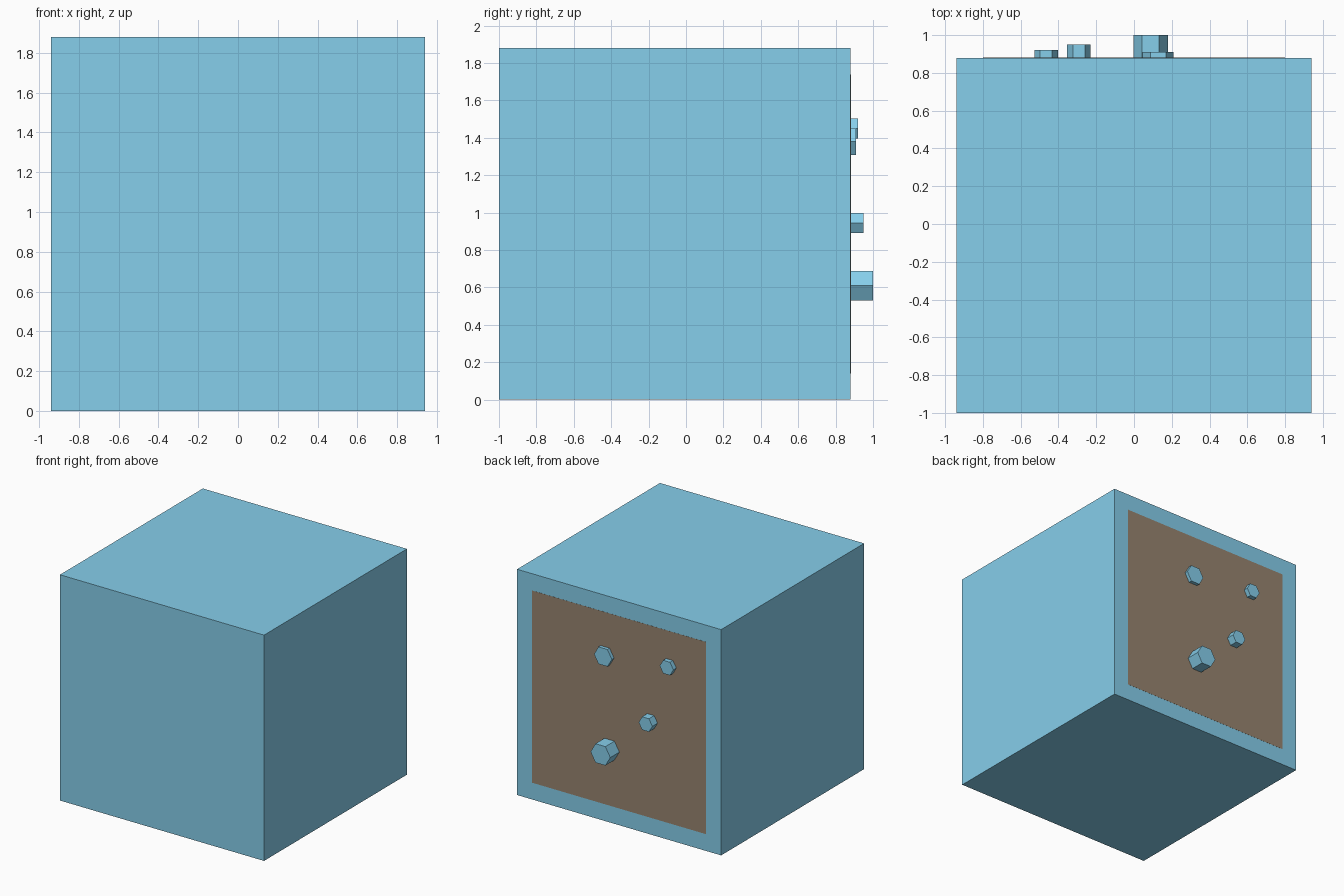
import bpy, bmesh
from math import cos, sin, pi

if "Cube" in bpy.data.objects:
    bpy.data.objects.remove(bpy.data.objects["Cube"])


def material(name, rgb):
    m = bpy.data.materials.new(name)
    m.diffuse_color = (*rgb, 1)
    m.use_nodes = True
    m.node_tree.nodes["Principled BSDF"].inputs["Base Color"].default_value = m.diffuse_color
    return m


blue = material("sky_blue", (0.24, 0.62, 0.83))
brown = material("brown", (0.31, 0.23, 0.16))


def extrude_back(name, outline, y0, y1, mat):
    """Extrude an (x, z) outline from y0 to y1."""
    bm = bmesh.new()
    face = bm.faces.new([bm.verts.new((x, y0, z)) for x, z in outline])
    res = bmesh.ops.extrude_face_region(bm, geom=[face], use_keep_orig=True)
    moved = [v for v in res["geom"] if isinstance(v, bmesh.types.BMVert)]
    bmesh.ops.translate(bm, verts=moved, vec=(0, y1 - y0, 0))
    bmesh.ops.recalc_face_normals(bm, faces=bm.faces[:])
    me = bpy.data.meshes.new(name)
    bm.to_mesh(me)
    bm.free()
    me.materials.append(mat)
    ob = bpy.data.objects.new(name, me)
    bpy.context.collection.objects.link(ob)
    return ob


def rect(half, z0, z1):
    return [(-half, z0), (half, z0), (half, z1), (-half, z1)]


# Main cube
BACK = 0.88
extrude_back("block", rect(0.94, 0, 1.88), -1.0, BACK, blue)

# Brown panel flush with the back face
extrude_back("back_panel", rect(0.80, 0.14, 1.74), BACK - 0.05, BACK + 0.001, brown)

# Hexagonal studs on the back: x, z, radius, outer y
studs = [
    (-0.465, 1.45, 0.063, 0.92),
    (-0.292, 0.945, 0.063, 0.95),
    (0.088, 0.61, 0.091, 1.00),
    (0.128, 1.38, 0.082, 0.91),
]
for i, (x, z, r, tip) in enumerate(studs, 1):
    hexagon = [(x + r * cos(k * pi / 3), z + r * sin(k * pi / 3)) for k in range(6)]
    extrude_back(f"stud_{i}", hexagon, BACK - 0.03, tip, blue)
